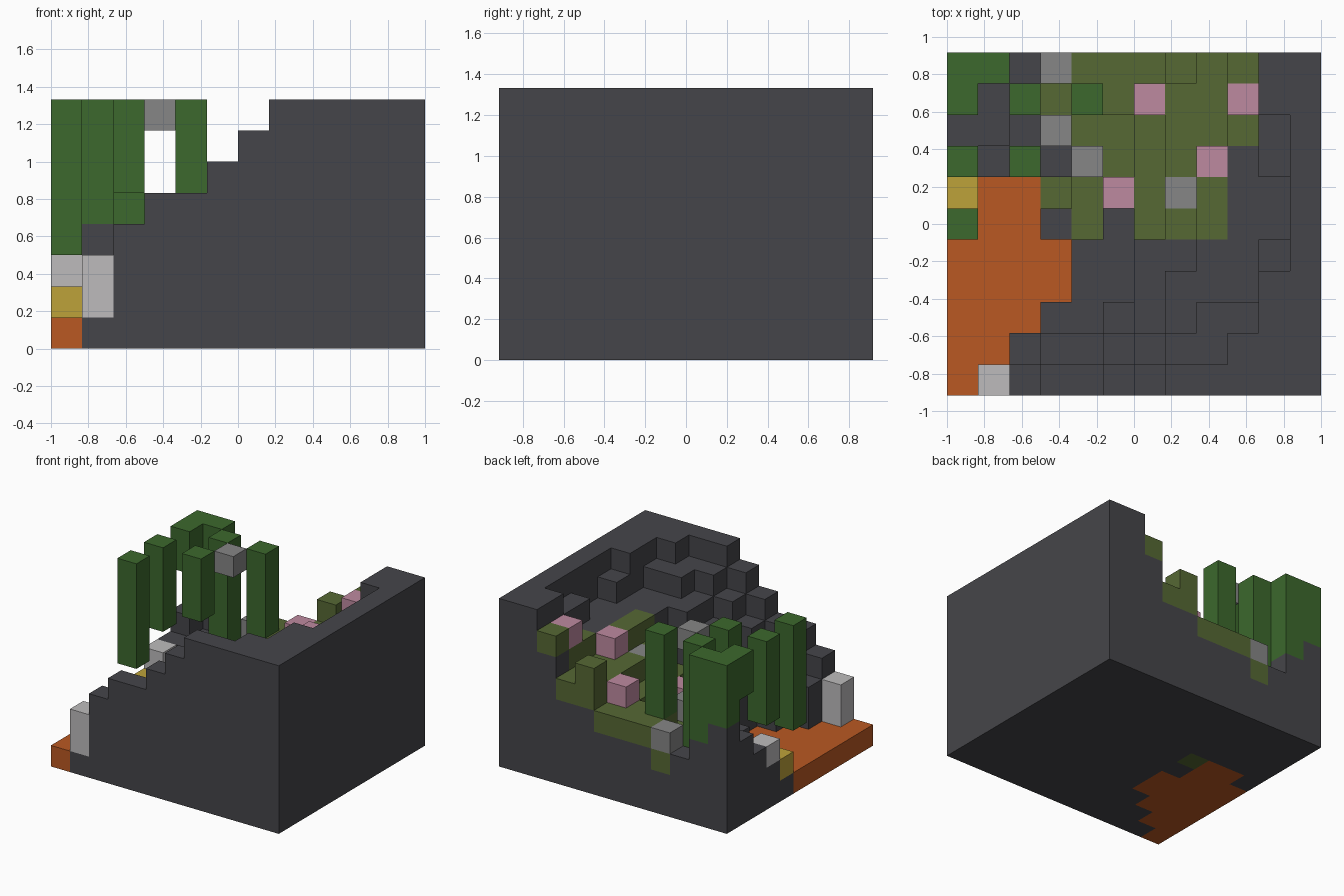
import bpy, bmesh
from mathutils import Vector

if "Cube" in bpy.data.objects:
    bpy.data.objects.remove(bpy.data.objects["Cube"])

COLS, ROWS = 12, 11
CELL = 2 / COLS

COLOURS = {
    "rock": ("dark_grey", (.060, .060, .068)),
    "floor": ("burnt_orange", (.49, .098, .016)),
    "moss": ("olive", (.093, .138, .034)),
    "column": ("leaf_green", (.045, .140, .026)),
    "blossom": ("pink", (.515, .254, .352)),
    "stone": ("mid_grey", (.238, .238, .238)),
    "pale_stone": ("light_grey", (.51, .50, .505)),
    "lamp": ("mustard", (.51, .36, .042)),
}

# Terrain heights in cells, one string per row from front to back
HEIGHTS = [
    "114556788888",
    "113445677888",
    "111334567788",
    "111133566688",
    "111133556678",
    "111223456668",
    "111123446668",
    "222233455678",
    "332333455678",
    "433344455688",
    "543344465788",
]
# Top layer of each column: r rock, f floor, m moss
COVER = [
    "frrrrrrrrrrr",
    "ffrrrrrrrrrr",
    "fffrrrrrrrrr",
    "ffffrrrrrrrr",
    "ffffrrrrrrrr",
    "fffrmrmmmrrr",
    "rffmmmmmmrrr",
    "rrrrmmmmmrrr",
    "rrrmmmmmmmrr",
    "rrrmmmmmmmrr",
    "rrrmmmmmmmrr",
]
KINDS = {"r": "rock", "f": "floor", "m": "moss"}

cells = {}


def stack(kind, x, y, bottom, top):
    """Fill a vertical run of cells with one kind."""
    for z in range(bottom, top):
        cells[x, y, z] = kind


# Terrain columns with their covering layer
for y, (heights, cover) in enumerate(zip(HEIGHTS, COVER)):
    for x, (h, c) in enumerate(zip(heights, cover)):
        stack("rock", x, y, 0, int(h))
        stack(KINDS[c], x, y, int(h) - 1, int(h))
stack("moss", 7, 10, 4, 6)

# Tall green columns, some of them hanging
for x, y, bottom in ((0, 5, 3), (0, 7, 4), (2, 7, 5), (0, 9, 6),
                     (2, 9, 3), (4, 9, 4), (0, 10, 5), (1, 10, 4)):
    stack("column", x, y, bottom, 8)

# Blossoms, stones and the lamp
for x, y, z in ((6, 9, 4), (9, 9, 6), (8, 7, 5), (5, 6, 3)):
    stack("blossom", x, y, z, z + 1)
for x, y, z in ((3, 8, 7), (3, 10, 3), (4, 7, 3), (7, 6, 4)):
    stack("stone", x, y, z, z + 1)
stack("pale_stone", 1, 0, 1, 3)
stack("pale_stone", 0, 7, 2, 3)
stack("lamp", 0, 6, 1, 2)


def make_material(name, rgb):
    mat = bpy.data.materials.new(name)
    mat.use_nodes = True
    colour = (*rgb, 1)
    mat.diffuse_color = colour
    bsdf = next(n for n in mat.node_tree.nodes if n.type == "BSDF_PRINCIPLED")
    bsdf.inputs["Base Color"].default_value = colour
    bsdf.inputs["Roughness"].default_value = .9
    return mat


def build(kind):
    """Skin the exposed sides of every cell of one kind."""
    bm = bmesh.new()
    origin = Vector((-COLS / 2, -ROWS / 2, 0))
    for cell, k in cells.items():
        if k != kind:
            continue
        for axis in range(3):
            for side in (-1, 1):
                step = [0, 0, 0]
                step[axis] = side
                if tuple(a + b for a, b in zip(cell, step)) in cells:
                    continue
                u, v = Vector((0, 0, 0)), Vector((0, 0, 0))
                u[(axis + 1) % 3] = 1
                v[(axis + 2) % 3] = 1
                p = Vector(cell) + origin
                if side > 0:
                    p[axis] += 1
                corners = [p, p + u, p + u + v, p + v]
                if side < 0:
                    corners.reverse()
                bm.faces.new([bm.verts.new(c * CELL) for c in corners])
    bmesh.ops.remove_doubles(bm, verts=bm.verts, dist=CELL / 100)
    mesh = bpy.data.meshes.new(kind)
    bm.to_mesh(mesh)
    bm.free()
    mesh.materials.append(make_material(*COLOURS[kind]))
    bpy.context.collection.objects.link(bpy.data.objects.new(kind, mesh))


for kind in COLOURS:
    build(kind)
